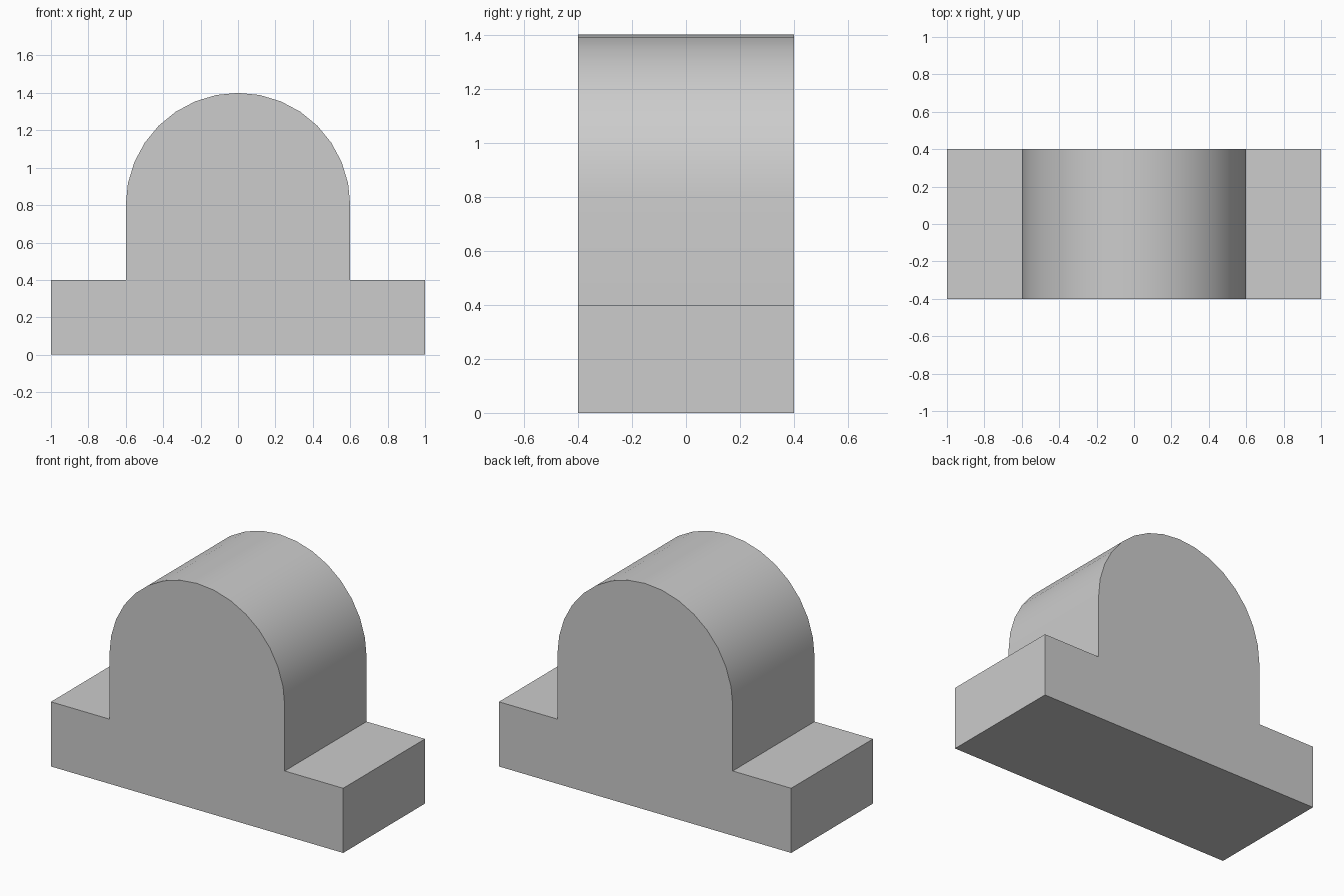
import bpy, bmesh, math

if "Cube" in bpy.data.objects:
    bpy.data.objects.remove(bpy.data.objects["Cube"])

# Overall dimensions
HALF_WIDTH, HALF_DEPTH = 1.0, 0.4
BASE_HEIGHT, ARCH_CENTRE, RADIUS = 0.4, 0.8, 0.6
SEGMENTS = 16

# Plain grey
grey = bpy.data.materials.new("plain_grey")
grey.use_nodes = True
colour = (0.604, 0.604, 0.604, 1)
grey.diffuse_color = colour
grey.node_tree.nodes["Principled BSDF"].inputs["Base Color"].default_value = colour

# Front profile: base slab with a round-topped upright
arch = []
for i in range(SEGMENTS + 1):
    a = math.pi * i / SEGMENTS
    arch.append((RADIUS * math.cos(a), ARCH_CENTRE + RADIUS * math.sin(a)))
right_side = [(HALF_WIDTH, 0), (HALF_WIDTH, BASE_HEIGHT), (RADIUS, BASE_HEIGHT)]
left_side = [(-x, z) for x, z in reversed(right_side)]
profile = right_side + arch + left_side

# Extrude the profile from front to back
bm = bmesh.new()
face = bm.faces.new([bm.verts.new((x, -HALF_DEPTH, z)) for x, z in profile])
result = bmesh.ops.extrude_face_region(bm, geom=[face], use_keep_orig=True)
moved = [v for v in result["geom"] if isinstance(v, bmesh.types.BMVert)]
bmesh.ops.translate(bm, verts=moved, vec=(0, 2 * HALF_DEPTH, 0))
bmesh.ops.recalc_face_normals(bm, faces=bm.faces)
mesh = bpy.data.meshes.new("arched_block")
bm.to_mesh(mesh)
bm.free()
mesh.materials.append(grey)

block = bpy.data.objects.new("arched_block", mesh)
bpy.context.collection.objects.link(block)

# Smooth arch, crisp corners
bpy.ops.object.select_all(action='DESELECT')
block.select_set(True)
bpy.context.view_layer.objects.active = block
bpy.ops.object.shade_smooth_by_angle(angle=math.radians(30))
